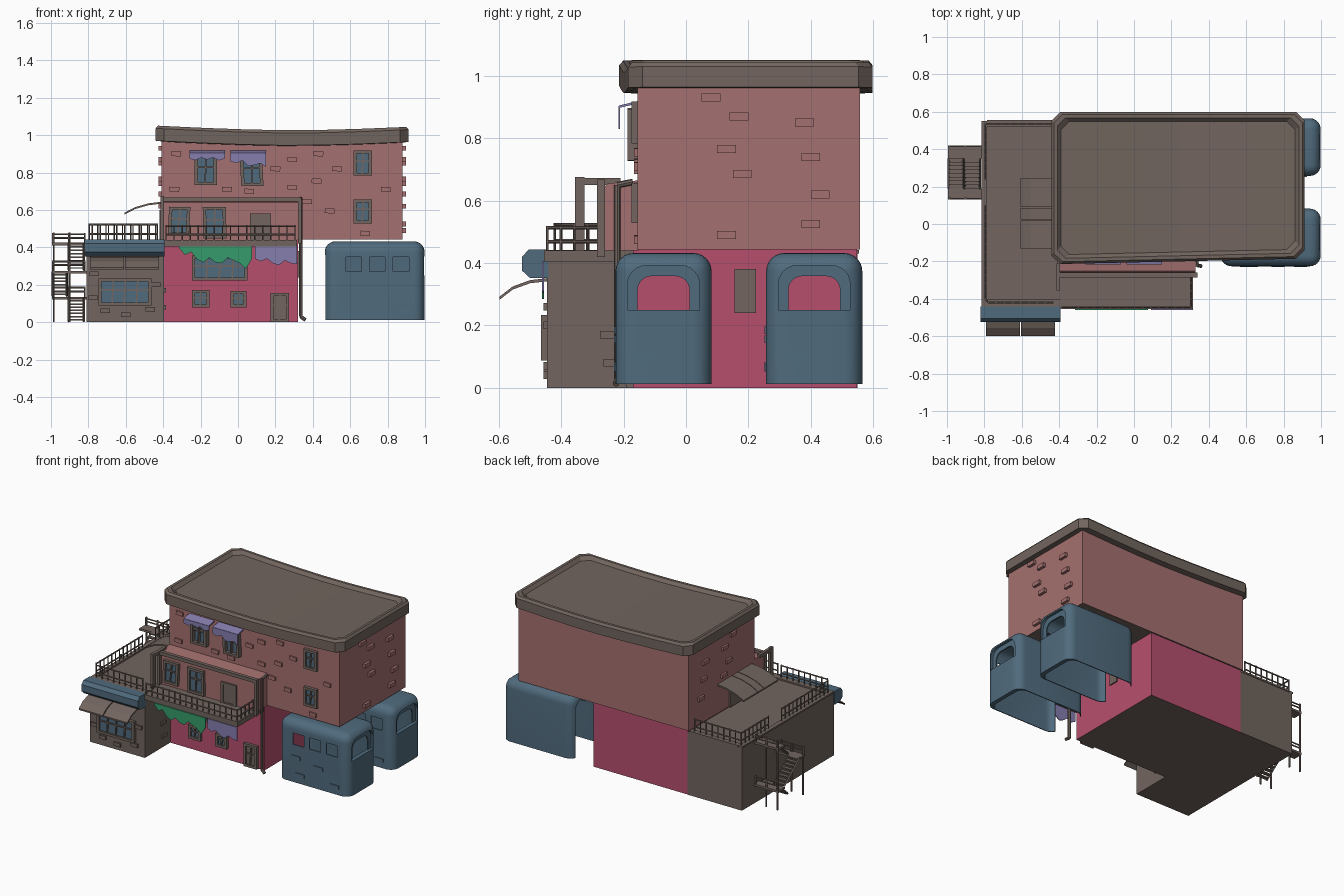
import bpy, bmesh, math
from mathutils import Vector, Matrix

if "Cube" in bpy.data.objects:
    bpy.data.objects.remove(bpy.data.objects["Cube"])


def material(name, rgb):
    m = bpy.data.materials.new(name)
    m.diffuse_color = (*rgb, 1)
    m.use_nodes = True
    m.node_tree.nodes["Principled BSDF"].inputs["Base Color"].default_value = m.diffuse_color
    return m


BROWN = material("brown", (0.168, 0.130, 0.113))
BRICK = material("dusty_pink", (0.375, 0.163, 0.160))
MAGENTA = material("magenta", (0.47, 0.078, 0.155))
BLUE = material("slate_blue", (0.080, 0.147, 0.206))
GREEN = material("green", (0.035, 0.33, 0.145))
PURPLE = material("purple", (0.24, 0.21, 0.43))


def finish(name, bm, *mats):
    bmesh.ops.recalc_face_normals(bm, faces=bm.faces)
    me = bpy.data.meshes.new(name)
    bm.to_mesh(me)
    bm.free()
    for m in mats:
        me.materials.append(m)
    ob = bpy.data.objects.new(name, me)
    bpy.context.collection.objects.link(ob)
    return ob


def add_box(bm, x0, x1, y0, y1, z0, z1, tilt=0):
    c = Matrix.Translation(((x0 + x1) / 2, (y0 + y1) / 2, (z0 + z1) / 2))
    s = Matrix.Diagonal((x1 - x0, y1 - y0, z1 - z0, 1))
    bmesh.ops.create_cube(bm, size=1, matrix=c @ Matrix.Rotation(tilt, 4, 'Y') @ s)


def boxes(name, mat, *dims):
    bm = bmesh.new()
    for d in dims:
        add_box(bm, *d)
    return finish(name, bm, mat)


def add_bar(bm, p, q, r=0.005, n=6):
    p, q = Vector(p), Vector(q)
    d = q - p
    m = Matrix.Translation((p + q) / 2) @ d.to_track_quat('Z', 'Y').to_matrix().to_4x4()
    bmesh.ops.create_cone(bm, cap_ends=True, segments=n, radius1=r, radius2=r, depth=d.length, matrix=m)


def prism(name, mat, pts, axis, a, b):
    bm = bmesh.new()
    place = (lambda u, v, t: (t, u, v)) if axis == 'x' else (lambda u, v, t: (u, t, v))
    lo, hi = [[bm.verts.new(place(u, v, t)) for u, v in pts] for t in (a, b)]
    bm.faces.new(lo)
    bm.faces.new(hi)
    n = len(pts)
    for i in range(n):
        bm.faces.new((lo[i], lo[(i + 1) % n], hi[(i + 1) % n], hi[i]))
    return finish(name, bm, mat)


def block(name, mat, *dims):
    """Building volume with a brown underside."""
    ob = boxes(name, mat, dims)
    ob.data.materials.append(BROWN)
    for p in ob.data.polygons:
        p.material_index = int(p.normal.z < -0.5)
    return ob


# Main volumes
block("ground_floor", MAGENTA, -0.40, 0.32, -0.17, 0.548, 0, 0.443)
block("upper_floors", BRICK, -0.41, 0.88, -0.155, 0.557, 0.443, 0.965)
block("shop_wing", BROWN, -0.81, -0.395, -0.445, 0.55, 0, 0.432)
boxes("shop_roof_rim", BROWN, (-0.815, -0.785, -0.445, 0.55, 0.43, 0.442), (-0.785, -0.41, 0.52, 0.555, 0.43, 0.442),
      (-0.785, -0.395, -0.445, -0.40, 0.43, 0.442))
boxes("balcony_slab", BROWN, (-0.395, 0.315, -0.455, -0.16, 0.405, 0.44))
prism("balcony_room", BRICK, [(-0.15, 0.44), (-0.265, 0.44), (-0.265, 0.64), (-0.25, 0.655), (-0.15, 0.665)],
      'x', -0.41, 0.33)

# Sagging roof cap: nested chamfered rings joined by bands
bm = bmesh.new()
rings = []
for inset, z in ((0.05, 0.964), (0, 0.967), (0, 1.033), (0.012, 1.048), (0.03, 1.048), (0.05, 1.027)):
    x0, x1, c = -0.44 + inset, 0.912 - inset, 0.045
    xs = [x0] + [x0 + c + (x1 - x0 - 2 * c) * i / 6 for i in range(7)] + [x1]
    front, back = [], []
    for i, x in enumerate(xs):
        e = c if i in (0, 8) else 0
        zz = z - 0.022 * (1 - abs((x - 0.30) / 0.676) ** 1.6)
        yf = -0.215 + 0.03 * (x + 0.44) / 1.35
        front.append(bm.verts.new((x, yf + inset + e, zz)))
        back.append(bm.verts.new((x, 0.598 - inset - e, zz)))
    rings.append((front, back))
loops = [f + b[::-1] for f, b in rings]
for a, b in zip(loops, loops[1:]):
    for i in range(len(a)):
        j = (i + 1) % len(a)
        bm.faces.new((a[i], a[j], b[j], b[i]))
for f, b in (rings[0], rings[-1]):
    for i in range(8):
        bm.faces.new((f[i], f[i + 1], b[i + 1], b[i]))
finish("roof_cap", bm, BROWN)

# Bricks standing proud of the walls
BX, BZ = 0.052, 0.026
front = [(-0.33, 0.9), (-0.34, 0.71), (0.06, 0.70), (0.29, 0.87), (0.43, 0.9), (0.2, 0.82), (0.42, 0.755), (0.53, 0.82),
         (0.37, 0.645), (0.17, 0.63), (0.49, 0.595), (0.68, 0.475), (0.29, 0.72), (-0.06, 0.71), (0.79, 0.71)]
side = [(0.08, 0.93), (0.17, 0.87), (0.38, 0.85), (0.13, 0.765), (0.40, 0.74), (0.18, 0.685), (0.43, 0.62),
        (0.40, 0.525), (0.13, 0.49)]
boxes("front_bricks", BRICK, *[(x - BX / 2, x + BX / 2, -0.166, -0.15, z - BZ / 2, z + BZ / 2, 0.05) for x, z in front])
boxes("right_bricks", BRICK, *[(0.87, 0.898, y - 0.03, y + 0.03, z - BZ / 2, z + BZ / 2) for y, z in side])
boxes("left_bricks", BRICK, *[(-0.424, -0.40, y - 0.03, y + 0.03, z - BZ / 2, z + BZ / 2) for y, z in side[:7]])
boxes("shop_bricks", BROWN, *[(x - 0.025, x + 0.025, -0.457, -0.44, z - 0.012, z + 0.012)
      for x, z in ((-0.77, 0.26), (-0.71, 0.06), (-0.60, 0.04), (-0.44, 0.20), (-0.47, 0.07), (-0.775, 0.13))])
boxes("shop_side_bricks", BROWN, *[(-0.4, -0.385, y - 0.025, y + 0.025, z - 0.012, z + 0.012)
      for y, z in ((-0.25, 0.17), (-0.24, 0.08))])


# Windows: glass plate, frame and glazing bars
def window(name, x0, x1, z0, z1, y, depth=0.02, panes=2, tilt=0.0, fill=BLUE):
    t = 0.012
    boxes(name + "_panel", fill, (x0, x1, y - 0.008, y + 0.001, z0, z1, tilt))
    f, xm, zm = y - depth, (x0 + x1) / 2, z0 + (z1 - z0) * 0.6
    parts = [(x0 - t, x0 + 0.006, f, y, z0 - t, z1 + t, tilt), (x1 - 0.006, x1 + t, f, y, z0 - t, z1 + t, tilt),
             (x0, x1, f, y, z0 - t, z0 + 0.004), (x0, x1, f, y, z1 - 0.004, z1 + t)]
    if panes:
        parts.append((x0, x1, f + 0.004, y, zm - 0.004, zm + 0.004, tilt))
        for i in range(1, panes):
            x = x0 + (x1 - x0) * i / panes
            parts.append((x - 0.004, x + 0.004, f + 0.004, y, z0, z1, tilt + 0.06))
    boxes(name + "_frame", BROWN, *parts)


window("top_window_left", -0.22, -0.125, 0.745, 0.885, -0.155, 0.032)
window("top_window_middle", 0.025, 0.12, 0.74, 0.88, -0.155, 0.032, tilt=-0.06)
window("top_window_right", 0.63, 0.705, 0.795, 0.905, -0.155)
window("mid_window_right", 0.63, 0.705, 0.54, 0.645, -0.155)
window("balcony_window_left", -0.36, -0.27, 0.475, 0.605, -0.265, tilt=0.05)
window("balcony_window_middle", -0.175, -0.075, 0.46, 0.605, -0.265, tilt=-0.02)
window("balcony_door", 0.075, 0.165, 0.445, 0.57, -0.265, 0.012, 0, 0.0, BROWN)
window("ground_window_wide", -0.235, 0.04, 0.235, 0.345, -0.17, panes=4)
window("ground_window_left", -0.235, -0.165, 0.09, 0.16, -0.17)
window("ground_window_right", -0.028, 0.034, 0.09, 0.155, -0.17)
window("front_door", 0.185, 0.262, 0.012, 0.145, -0.17, 0.02, 2, 0, BROWN)
window("shop_window", -0.735, -0.475, 0.10, 0.222, -0.445, panes=4)
boxes("side_door", BROWN, (0.315, 0.328, 0.155, 0.225, 0.24, 0.38))


# Ragged cloths and window awnings
def cloth(name, mat, x0, x1, top, y, drops):
    n = len(drops) - 1
    pts = [(x0 + (x1 - x0) * i / n, d) for i, d in enumerate(drops)]
    return prism(name, mat, pts + [(x1, top), (x0, top)], 'y', y - 0.003, y + 0.003)


cloth("green_cloth", GREEN, -0.315, 0.075, 0.405, -0.458,
      [0.395, 0.36, 0.375, 0.335, 0.32, 0.345, 0.32, 0.315, 0.345, 0.33, 0.315, 0.285, 0.34])
cloth("purple_cloth", PURPLE, 0.09, 0.315, 0.405, -0.458, [0.34, 0.325, 0.34, 0.315, 0.305, 0.33, 0.315, 0.31])
for label, x0, x1, d in (("left", -0.26, -0.07, [0.875, 0.865, 0.88, 0.87, 0.88, 0.865, 0.875]),
                         ("middle", -0.04, 0.15, [0.86, 0.85, 0.865, 0.835, 0.84, 0.85, 0.83])):
    prism("awning_top_" + label, PURPLE, [(-0.15, 0.92), (-0.215, 0.905), (-0.215, 0.897), (-0.15, 0.912)], 'x', x0, x1)
    cloth("awning_flap_" + label, PURPLE, x0, x1, 0.903, -0.214, d)

# Shop cornice and awning panels, and the side awning over the roof door
prism("shop_cornice", BLUE, [(-0.44, 0.443), (-0.505, 0.443), (-0.525, 0.42), (-0.525, 0.375), (-0.50, 0.352),
                             (-0.44, 0.352)], 'x', -0.82, -0.392)
curve = [(-0.44, 0.352), (-0.50, 0.345), (-0.555, 0.325), (-0.598, 0.292)]
shape = curve + [(y, z - 0.01) for y, z in curve[::-1]]
for i, x in enumerate((-0.79, -0.603)):
    prism(f"shop_awning_{i}", BROWN, shape, 'x', x, x + 0.181)
curve = [(-0.40, 0.645), (-0.48, 0.635), (-0.55, 0.615), (-0.608, 0.585)]
shape = curve + [(x, z - 0.01) for x, z in curve[::-1]]
for i, (y0, y1) in enumerate(((-0.13, 0.02), (0.025, 0.085), (0.09, 0.245))):
    prism(f"roof_door_awning_{i}", BROWN, shape, 'y', y0, y1)
boxes("roof_door", BROWN, (-0.42, -0.40, 0.0, 0.12, 0.44, 0.6))


# Railings
def railing(name, pts, h=0.075, step=0.042, mid=0.4):
    bm = bmesh.new()
    for p, q in zip(pts, pts[1:]):
        p, q = Vector(p), Vector(q)
        for k in (1.0, mid):
            up = Vector((0, 0, h * k))
            add_bar(bm, p + up, q + up, 0.005)
        n = max(1, round((q - p).length / step))
        for i in range(n + 1):
            b = p.lerp(q, i / n)
            add_bar(bm, b, b + Vector((0, 0, h + 0.006)), 0.004)
    return finish(name, bm, BROWN)


Z = 0.438
railing("balcony_railing", [(-0.385, -0.445, Z), (0.305, -0.445, Z), (0.305, -0.27, Z)])
railing("shop_railing_front", [(-0.43, -0.42, Z), (-0.78, -0.42, Z), (-0.795, -0.40, Z), (-0.795, 0.10, Z)], 0.085)
railing("shop_railing_back", [(-0.795, 0.24, Z), (-0.795, 0.535, Z), (-0.44, 0.535, Z)], 0.085)

# Balcony frame and drain pipe
boxes("balcony_frame", BROWN, (-0.415, 0.34, -0.285, -0.26, 0.645, 0.668), (-0.415, -0.395, -0.355, -0.325, 0.44, 0.675),
      (-0.415, -0.395, -0.355, -0.21, 0.65, 0.672), (-0.415, -0.395, -0.285, -0.26, 0.44, 0.65),
      (0.32, 0.34, -0.285, -0.26, 0.42, 0.65))
bm = bmesh.new()
pipe = [(0.335, -0.17, 0.66), (0.335, -0.22, 0.65), (0.335, -0.22, 0.03), (0.36, -0.225, 0.012)]
for p, q in zip(pipe, pipe[1:]):
    add_bar(bm, p, q, 0.01, 8)
finish("drain_pipe", bm, BROWN)

# Zigzag outside stair: three flights, landings and posts
bm = bmesh.new()
for xa, xb, ya, yb, za, zb in ((-0.905, -0.825, 0.19, 0.35, 0, 0.135), (-0.99, -0.915, 0.35, 0.19, 0.135, 0.275),
                               (-0.905, -0.825, 0.19, 0.35, 0.275, 0.425)):
    for i in range(8):
        t = (i + 0.5) / 8
        y, z = ya + (yb - ya) * t, za + (zb - za) * (i + 1) / 8
        add_box(bm, xa, xb, y - 0.012, y + 0.012, z - 0.008, z)
    for x in (xa, xb):
        add_bar(bm, (x, ya, za + 0.005), (x, yb, zb - 0.005), 0.007, 4)
for y0, y1, z in ((0.35, 0.42, 0.135), (0.13, 0.19, 0.275), (0.35, 0.42, 0.425)):
    add_box(bm, -0.995, -0.81, y0, y1, z - 0.014, z)
for y, h in ((0.14, 0.33), (0.415, 0.48)):
    for x in (-0.985, -0.90):
        add_bar(bm, (x, y, 0), (x, y, h), 0.006)
finish("outside_stair", bm, BROWN)
for y, z in ((0.415, 0.135), (0.135, 0.275), (0.415, 0.42)):
    railing("landing_railing", [(-0.82, y, z), (-0.99, y, z)], 0.05, 0.085, 0.6)


# Blue rounded pods: thin shells, open below and toward the building
def arch(hw, z0, z1, r, cy):
    arc = [(hw - r + r * math.cos(a), z1 - r + r * math.sin(a)) for a in [i * math.pi / 12 for i in range(7)]]
    pts = arc + [(-u, v) for u, v in arc[::-1]] + [(-hw, z0), (hw, z0)]
    return [(u + cy, v) for u, v in pts]


def rounded_box(name, x0, x1, y0, y1, z0, z1, r):
    bm = bmesh.new()
    add_box(bm, x0, x1, y0, y1, z0, z1)
    edges = [e for e in bm.edges if max(v.co.z for v in e.verts) > z1 - 0.01]
    bmesh.ops.bevel(bm, geom=edges, offset=r, segments=6, profile=0.5, affect='EDGES')
    return finish(name, bm, BLUE)


def pod(name, cy):
    ob = rounded_box(name, 0.463, 0.998, cy - 0.154, cy + 0.154, 0.012, 0.432, 0.058)
    cutters = [rounded_box("cut", 0.469, 0.97, cy - 0.148, cy + 0.148, -0.1, 0.426, 0.052),
               prism("cut", BLUE, arch(0.12, -0.05, 0.395, 0.06, cy), 'x', 0.4, 0.6),
               prism("cut", BLUE, arch(0.115, 0.25, 0.392, 0.06, cy), 'x', 0.978, 1.1),
               prism("cut", BLUE, arch(0.083, 0.25, 0.358, 0.045, cy), 'x', 0.9, 1.1)]
    cutters += [boxes("cut", BLUE, (x, x + 0.083, cy - 0.2, cy - 0.05, 0.27, 0.348)) for x in (0.577, 0.702, 0.83)]
    bpy.context.view_layer.objects.active = ob
    for c in cutters:
        c.hide_render = True
        m = ob.modifiers.new("hole", 'BOOLEAN')
        m.operation, m.solver, m.object = 'DIFFERENCE', 'EXACT', c
        bpy.ops.object.modifier_apply(modifier=m.name)
        bpy.data.objects.remove(c)
    bpy.ops.object.select_all(action='DESELECT')
    ob.select_set(True)
    bpy.ops.object.shade_smooth_by_angle(angle=math.radians(35))
    boxes(name + "_bricks", BLUE, *[(x - 0.034, x + 0.034, cy - 0.159, cy - 0.15, z - 0.012, z + 0.012)
          for x, z in ((0.60, 0.185), (0.77, 0.155), (0.63, 0.07), (0.89, 0.065))])


pod("front_pod", -0.072)
pod("rear_pod", 0.411)
